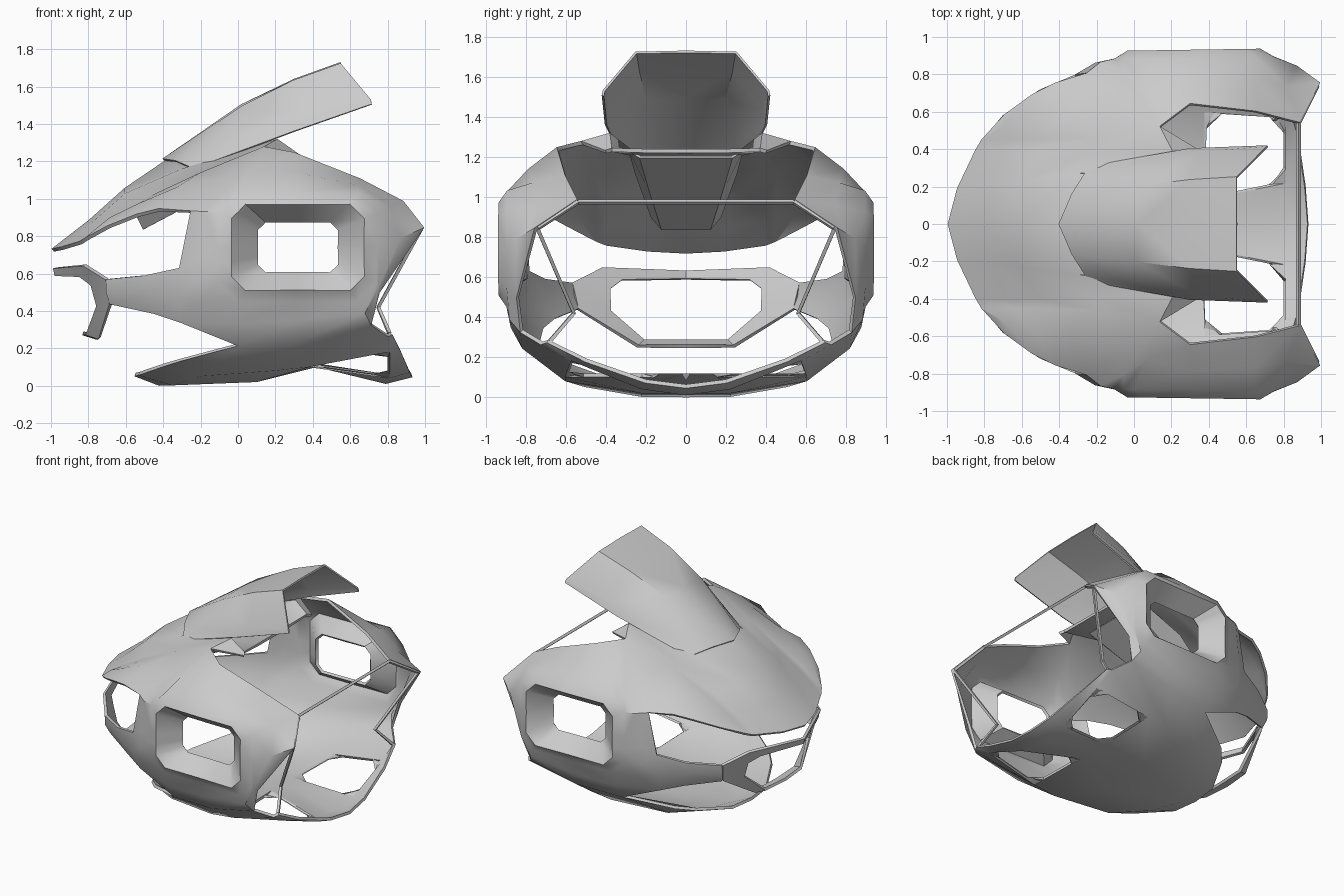
import bpy, bmesh
from mathutils import Vector

if "Cube" in bpy.data.objects:
    bpy.data.objects.remove(bpy.data.objects["Cube"])


def activate(ob):
    bpy.ops.object.select_all(action='DESELECT')
    ob.select_set(True)
    bpy.context.view_layer.objects.active = ob


def finish(ob, thick=0.02, angle=0.6, mirror=True):
    """Mirror across y, give the skin thickness, bake and shade."""
    if mirror:
        m = ob.modifiers.new("mirror", 'MIRROR')
        m.use_axis = (False, True, False)
        m.merge_threshold = 0.002
    if thick:
        s = ob.modifiers.new("skin", 'SOLIDIFY')
        s.thickness, s.offset = thick, 0
    activate(ob)
    bpy.ops.object.convert(target='MESH')
    bpy.ops.object.shade_smooth_by_angle(angle=angle)


def loft(bm, rows, closed=False, hole=None):
    """Skin rows of points; optionally open one cell with a rounded inset hole."""
    vs = [[bm.verts.new(p) for p in r] for r in rows]
    n = len(rows[0])
    for i in range(len(rows) - 1):
        for j in range(n if closed else n - 1):
            k = (j + 1) % n
            f = bm.faces.new((vs[i][j], vs[i][k], vs[i + 1][k], vs[i + 1][j]))
            if (i, j) == hole:
                cut = f
    if hole:
        bmesh.ops.inset_region(bm, faces=[cut], thickness=0.045)
        bmesh.ops.bevel(bm, geom=list(cut.verts), offset=0.09, segments=1, affect='VERTICES')
        ring = [f for f in bm.faces if len(f.verts) == 8]
        bmesh.ops.delete(bm, geom=ring, context='FACES_ONLY')


def skin(name, *lofts, thick=0.02):
    """Weld one or more lofts into a single part."""
    bm = bmesh.new()
    for rows, options in lofts:
        loft(bm, rows, **options)
    bmesh.ops.remove_doubles(bm, verts=bm.verts, dist=0.001)
    bmesh.ops.recalc_face_normals(bm, faces=bm.faces)
    me = bpy.data.meshes.new(name)
    bm.to_mesh(me)
    bm.free()
    ob = bpy.data.objects.new(name, me)
    bpy.context.collection.objects.link(ob)
    finish(ob, thick)


def rod(name, pts, r=0.013, mirror=True):
    cu = bpy.data.curves.new(name, 'CURVE')
    cu.dimensions = '3D'
    cu.bevel_depth, cu.bevel_resolution, cu.use_fill_caps = r, 0, True
    sp = cu.splines.new('POLY')
    sp.points.add(len(pts) - 1)
    for q, p in zip(sp.points, pts):
        q.co = (*p, 1)
    ob = bpy.data.objects.new(name, cu)
    bpy.context.collection.objects.link(ob)
    activate(ob)
    bpy.ops.object.convert(target='MESH')
    finish(bpy.context.view_layer.objects.active, 0, 0.5, mirror)


# side shell: rings running from the recessed window out to the shell border
def window_ring(hx, hz, c, y):
    pts = [(0, hz), (hx - c, hz), (hx, hz - c), (hx, 0), (hx, c - hz), (hx - c, -hz),
           (0, -hz), (c - hx, -hz), (-hx, c - hz), (-hx, (c - hz) / 2), (-hx, 0),
           (-hx, hz - c), (c / 2 - hx, hz - c / 2), (c - hx, hz)]
    return [Vector((0.32 + a, y + .015 * a, 0.74 + b)) for a, b in pts]


border = [Vector(p) for p in (
    (.30, .64, 1.24), (.65, .60, 1.10), (.88, .54, .98), (.99, .75, .84),
    (.75, .84, .50), (.71, .82, .33), (.35, .81, .25), (0, .75, .22),
    (-.30, .72, .34), (-.32, .78, .48), (-.31, .79, .63), (-.25, .80, .93),
    (-.06, .69, 1.10), (.14, .52, 1.27))]
base = window_ring(.42, .285, .10, .882)
middle = [a.lerp(b, .5) + Vector((0, .02, 0)) for a, b in zip(base, border)]
shell = [window_ring(.22, .14, .045, .80), window_ring(.355, .23, .075, .922),
         base, middle, border]

# nose and top deck, centre line to the ridge
deck = [[(-.99, 0, .725), (-.94, .19, .735), (-.84, .40, .765), (-.81, .45, .785)],
        [(-.79, 0, .88), (-.77, .21, .87), (-.68, .40, .885), (-.65, .45, .895)],
        [(-.60, 0, 1.05), (-.60, .23, 1.02), (-.50, .40, .99), (-.50, .45, .98)],
        [(-.38, 0, 1.2), (-.30, .27, 1.15), (-.20, .39, 1.13), (-.20, .46, 1.13)],
        [(0, 0, 1.21), (0, .25, 1.21), (.21, .38, 1.31), (.14, .52, 1.27)],
        [(.31, 0, 1.23), (.31, .20, 1.23), (.31, .37, 1.235), (.33, .40, 1.225)]]

# brow between the ridge and the front side opening
ridge = [Vector(r[3]) for r in deck[:5]]
eye_edge = [ridge[0], Vector((-.69, .58, .85)), Vector((-.54, .69, .91)),
            Vector((-.42, .75, .94)), border[11]]
brow_mid = [(a + b) / 2 + Vector((-.01, .015, .02)) for a, b in zip(ridge, eye_edge)]
brow_mid[0], brow_mid[-1] = ridge[0], border[12]

# jaw arm
jaw = [[border[10], (-.50, .71, .59), (-.70, .57, .57)],
       [border[9], (-.47, .71, .50), (-.70, .565, .50)],
       [border[8], (-.45, .66, .39), (-.68, .54, .44)]]

# belly pan with rounded floor openings
belly = [
    [(-.55, 0, .06), (-.53, .20, .065), (-.40, .45, .11), (-.30, .56, .14)],
    [(-.42, 0, .01), (-.35, .22, .012), (-.20, .50, .06), border[7]],
    [(.10, 0, .03), (.10, .22, .03), (.20, .60, .09), border[6]],
    [(.42, 0, .11), (.37, .13, .11), (.38, .60, .11), border[5]],
    [(.79, 0, .02), (.81, .22, .05), (.81, .57, .19), (.80, .72, .27)],
    [(.93, 0, .055), (.915, .20, .08), (.87, .50, .185), (.82, .69, .28)]]

skin("hull", (shell, dict(closed=True)), (deck, {}), ([ridge, brow_mid, eye_edge], {}),
     (jaw, {}), (belly, dict(hole=(3, 1))))

# open chin guard
skin("chin_guard", ([
    [(-.98, 0, .63), (-.82, .42, .645), (-.70, .57, .57), (-.68, .54, .44), (-.74, .24, .255), (-.75, 0, .255)],
    [(-.97, 0, .59), (-.84, .32, .585), (-.78, .38, .54), (-.75, .38, .43), (-.81, .21, .28), (-.83, 0, .28)]], {}))

# raised rear fin with folded edges
skin("fin", ([
    [(-.40, 0, 1.21), (-.33, .16, 1.20), (-.26, .27, 1.17), (-.58, .235, 1.03)],
    [(.02, 0, 1.50), (.02, .20, 1.49), (-.05, .31, 1.30), (-.10, .33, 1.21)],
    [(.30, 0, 1.635), (.30, .235, 1.63), (.35, .38, 1.44), (.30, .40, 1.36)],
    [(.55, 0, 1.725), (.55, .25, 1.72), (.71, .41, 1.53), (.715, .415, 1.505)]], {}), thick=0.012)

# air duct hanging below the deck
skin("inner_duct", ([[(-.51, 0, .84), (-.51, .12, .84), (-.54, .17, .90)],
                     [(-.15, 0, 1.03), (-.15, .18, 1.03), (-.2, .25, 1.12)],
                     [(.20, 0, 1.20), (.20, .23, 1.20), (.15, .28, 1.23)]], {}), thick=0.012)

# rear cross bar and corner struts
rod("rear_cross_bar", [(.88, -.54, .975), (.88, .54, .975)], mirror=False)
rod("rear_strut", [(.98, .74, .84), (.75, .56, .42), (.81, .68, .28)])
rod("rear_rim", [(.88, .54, .975), (.98, .74, .845)])
